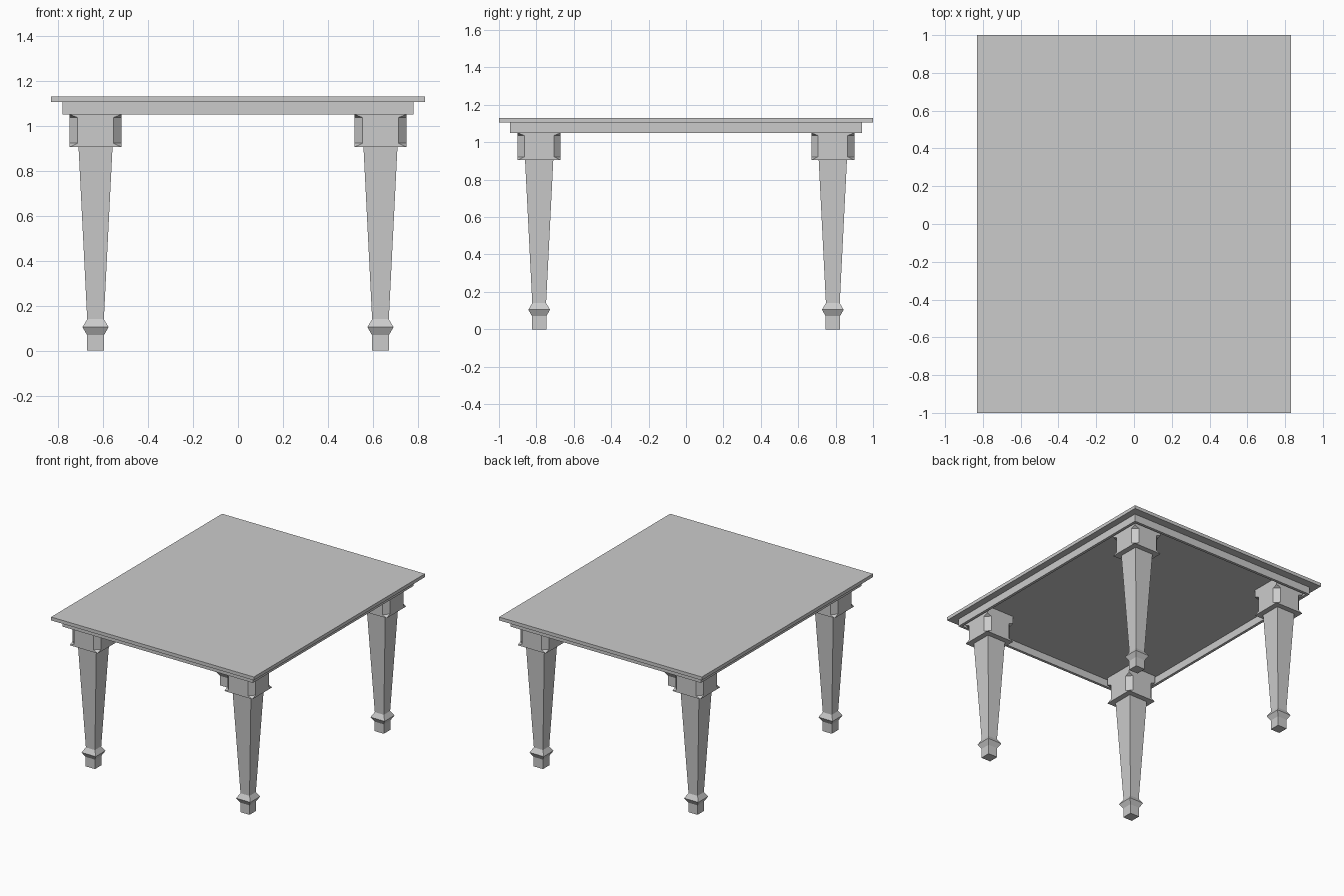
import bpy
import bmesh

cube = bpy.data.objects.get("Cube")
if cube:
    bpy.data.objects.remove(cube, do_unlink=True)

GREY = (0.6, 0.6, 0.6, 1.0)
grey = bpy.data.materials.new("plain_grey")
grey.use_nodes = True
grey.diffuse_color = GREY
bsdf = next(n for n in grey.node_tree.nodes if n.type == 'BSDF_PRINCIPLED')
bsdf.inputs["Base Color"].default_value = GREY


def add_object(name, bm, location=(0, 0, 0)):
    bmesh.ops.recalc_face_normals(bm, faces=bm.faces)
    mesh = bpy.data.meshes.new(name)
    bm.to_mesh(mesh)
    bm.free()
    mesh.materials.append(grey)
    obj = bpy.data.objects.new(name, mesh)
    obj.location = location
    bpy.context.collection.objects.link(obj)
    return obj


def square_ring(bm, z, half, cut=0.0):
    """Square loop with corners cut off by the given amount."""
    inner = half - cut
    points = []
    for sx, sy in ((1, 1), (-1, 1), (-1, -1), (1, -1)):
        pair = [(sx * half, sy * inner), (sx * inner, sy * half)]
        points += pair if sx == sy else pair[::-1]
    return [bm.verts.new((x, y, z)) for x, y in points]


def bridge(bm, lower, upper):
    for i in range(len(lower)):
        j = (i + 1) % len(lower)
        bm.faces.new((lower[i], lower[j], upper[j], upper[i]))


# Table top slab
TOP_Z, SLAB_Z, APRON_Z = 1.13, 1.105, 1.05
bm = bmesh.new()
bmesh.ops.create_cube(bm, size=1)
bmesh.ops.scale(bm, vec=(1.66, 2.0, TOP_Z - SLAB_Z), verts=bm.verts)
add_object("table_top", bm, (0, 0, (TOP_Z + SLAB_Z) / 2))

# Apron: a thin open frame under the slab
bm = bmesh.new()
loops = []
for half_x, half_y in ((0.78, 0.94), (0.76, 0.92)):
    for z in (APRON_Z, SLAB_Z):
        loops.append([bm.verts.new((sx * half_x, sy * half_y, z))
                      for sx, sy in ((-1, -1), (1, -1), (1, 1), (-1, 1))])
outer_low, outer_high, inner_low, inner_high = loops
for a, b in ((outer_low, outer_high), (outer_high, inner_high),
             (inner_high, inner_low), (inner_low, outer_low)):
    bridge(bm, a, b)
add_object("apron", bm)

# Leg profile: height, half width, corner cut
LEG = [
    (0.0, 0.038, 0), (0.07, 0.038, 0),            # foot
    (0.105, 0.058, 0), (0.14, 0.037, 0),          # collar
    (0.905, 0.0755, 0), (0.905, 0.115, 0),        # tapered shaft
    (0.922, 0.115, 0.036), (1.036, 0.115, 0.036), # block with stopped chamfers
    (APRON_Z, 0.115, 0), (SLAB_Z, 0.115, 0),
]


def add_leg(name, x, y):
    bm = bmesh.new()
    rings = [square_ring(bm, *row) for row in LEG]
    for lower, upper in zip(rings, rings[1:]):
        bridge(bm, lower, upper)
    bm.faces.new(rings[0])
    bm.faces.new(rings[-1])
    bmesh.ops.remove_doubles(bm, verts=bm.verts, dist=0.0001)
    add_object(name, bm, (x, y, 0))


for end, sy in (("front", -1), ("back", 1)):
    for side, sx in (("right", -1), ("left", 1)):
        add_leg(f"{end}_{side}_leg", sx * 0.633, sy * 0.785)
